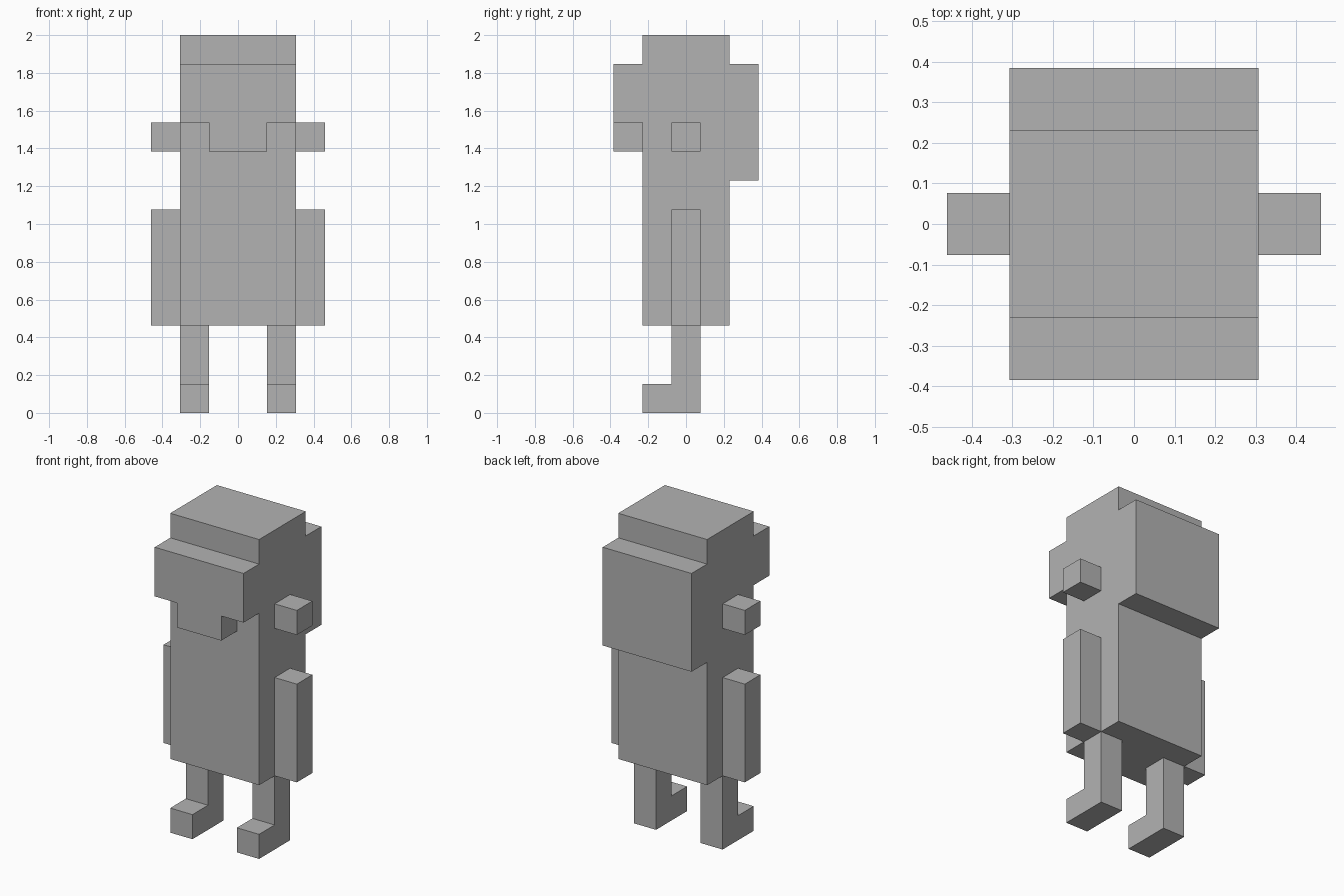
import bpy
import bmesh

U = 2 / 13  # one block unit; the figure is 13 blocks tall

cube = bpy.data.objects.get("Cube")
if cube:
    bpy.data.objects.remove(cube)

grey = bpy.data.materials.new("plain_grey")
grey.use_nodes = True
colour = (0.45, 0.45, 0.45, 1)
grey.diffuse_color = colour
grey.node_tree.nodes["Principled BSDF"].inputs["Base Color"].default_value = colour


def extrude_profile(name, profile, x0, x1):
    """Extrude a (y, z) side profile from x0 to x1, all in block units."""
    bm = bmesh.new()
    face = bm.faces.new([bm.verts.new((x0 * U, y * U, z * U)) for y, z in profile])
    result = bmesh.ops.extrude_face_region(bm, geom=[face])
    moved = [v for v in result["geom"] if isinstance(v, bmesh.types.BMVert)]
    bmesh.ops.translate(bm, verts=moved, vec=((x1 - x0) * U, 0, 0))
    bmesh.ops.recalc_face_normals(bm, faces=bm.faces)
    mesh = bpy.data.meshes.new(name)
    bm.to_mesh(mesh)
    bm.free()
    mesh.materials.append(grey)
    obj = bpy.data.objects.new(name, mesh)
    bpy.context.collection.objects.link(obj)
    return obj


def box(y0, y1, z0, z1):
    return [(y0, z0), (y1, z0), (y1, z1), (y0, z1)]


# Torso and head in one outline, with the brow in front and the hair behind
extrude_profile("body_and_head", [
    (-1.5, 3), (1.5, 3), (1.5, 8), (2.5, 8), (2.5, 12), (1.5, 12),
    (1.5, 13), (-1.5, 13), (-1.5, 12), (-2.5, 12), (-2.5, 10), (-1.5, 10),
], -2, 2)

# Nose block under the brow
extrude_profile("nose", box(-2.5, -1.5, 9, 10), -1, 1)

# Paired parts
leg_profile = [(-1.5, 0), (0.5, 0), (0.5, 3), (-0.5, 3), (-0.5, 1), (-1.5, 1)]
for side, s in (("left", 1), ("right", -1)):
    extrude_profile(side + "_ear", box(-0.5, 0.5, 9, 10), 2 * s, 3 * s)
    extrude_profile(side + "_arm", box(-0.5, 0.5, 3, 7), 2 * s, 3 * s)
    extrude_profile(side + "_leg_and_foot", leg_profile, s, 2 * s)
